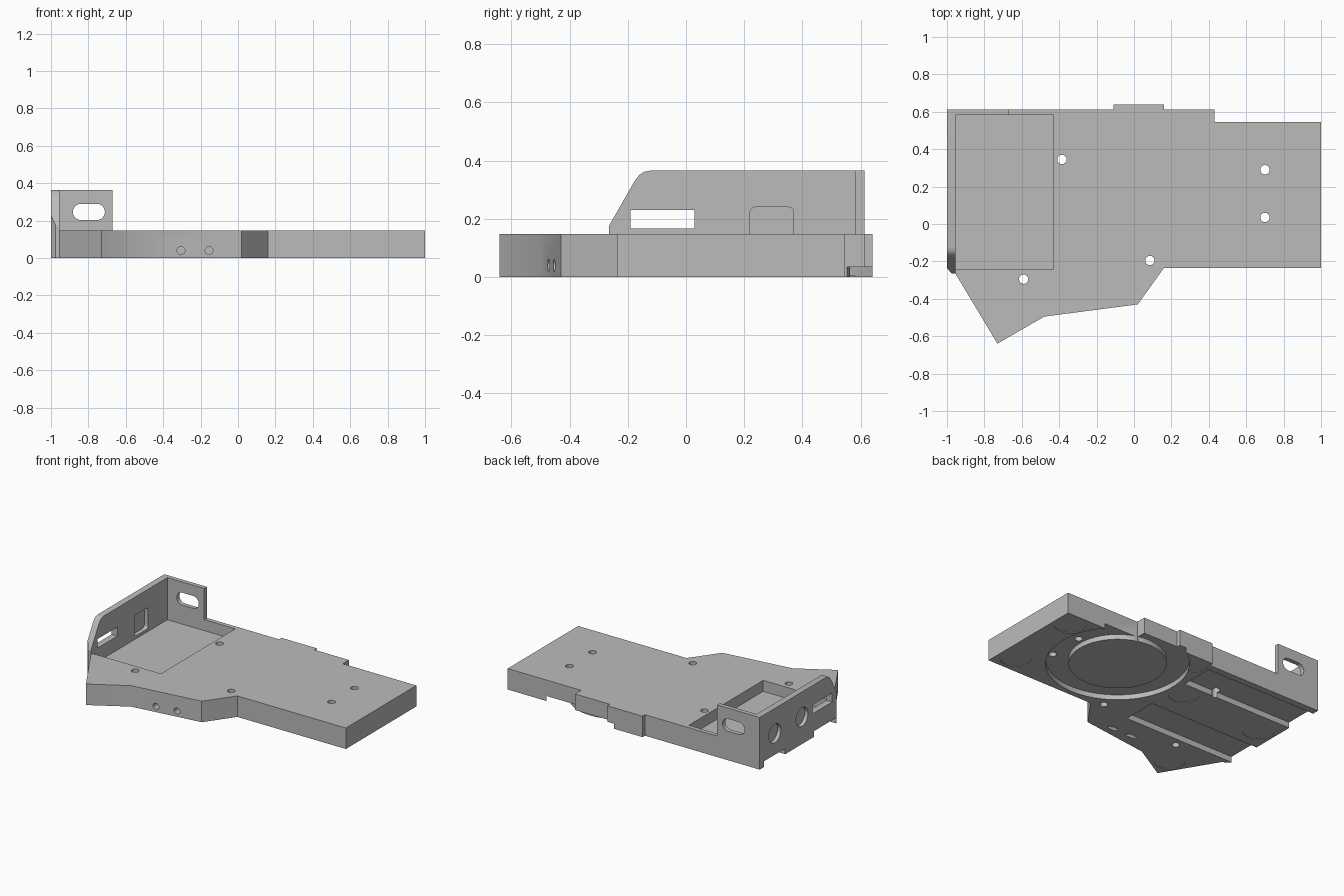
import bpy, bmesh, math

cube = bpy.data.objects.get("Cube")
if cube:
    bpy.data.objects.remove(cube, do_unlink=True)

grey = bpy.data.materials.new("plain grey")
grey.use_nodes = True
colour = (0.5, 0.5, 0.5, 1)
grey.diffuse_color = colour
grey.node_tree.nodes["Principled BSDF"].inputs["Base Color"].default_value = colour

AXES = {
    "x": lambda a, b, c: (c, a, b),
    "y": lambda a, b, c: (a, c, b),
    "z": lambda a, b, c: (a, b, c),
}


def prism(name, points, lo, hi, axis="z"):
    """Extrude a 2D outline along an axis from lo to hi."""
    outline = []
    for p in points:
        if not outline or math.dist(p, outline[-1]) > 1e-5:
            outline.append(p)
    if math.dist(outline[0], outline[-1]) < 1e-5:
        outline.pop()
    place = AXES[axis]
    bm = bmesh.new()
    low = [bm.verts.new(place(a, b, lo)) for a, b in outline]
    high = [bm.verts.new(place(a, b, hi)) for a, b in outline]
    bm.faces.new(low)
    bm.faces.new(high)
    n = len(low)
    for i in range(n):
        j = (i + 1) % n
        bm.faces.new((low[i], low[j], high[j], high[i]))
    bmesh.ops.recalc_face_normals(bm, faces=bm.faces)
    mesh = bpy.data.meshes.new(name)
    bm.to_mesh(mesh)
    bm.free()
    mesh.materials.append(grey)
    obj = bpy.data.objects.new(name, mesh)
    bpy.context.collection.objects.link(obj)
    return obj


def circle(a, b, r, n=40):
    return [(a + r * math.cos(2 * math.pi * i / n), b + r * math.sin(2 * math.pi * i / n))
            for i in range(n)]


def rect(a0, a1, b0, b1, r=0, n=8):
    """Rectangle outline, with rounded corners when r is given."""
    if not r:
        return [(a0, b0), (a1, b0), (a1, b1), (a0, b1)]
    centres = [(a1 - r, b1 - r), (a0 + r, b1 - r), (a0 + r, b0 + r), (a1 - r, b0 + r)]
    return [(ca + r * math.cos((q + i / n) * math.pi / 2), cb + r * math.sin((q + i / n) * math.pi / 2))
            for q, (ca, cb) in enumerate(centres) for i in range(n + 1)]


def cut(target, cutter):
    """Subtract the cutter from the target and remove the cutter."""
    cutter.hide_render = True
    mod = target.modifiers.new("cut", "BOOLEAN")
    mod.operation = "DIFFERENCE"
    mod.solver = "EXACT"
    mod.object = cutter
    bpy.context.view_layer.update()
    result = bpy.data.meshes.new_from_object(target.evaluated_get(bpy.context.evaluated_depsgraph_get()))
    target.modifiers.clear()
    target.data = result
    bpy.data.objects.remove(cutter, do_unlink=True)


TOP, WALL = 0.147, 0.365

# Body outline, starting at the back left of the wall corner
body = prism("base_plate_with_walls", [
    (-1, 0.613), (-1, -0.235), (-0.975, -0.265), (-0.955, -0.265), (-0.73, -0.64),
    (-0.48, -0.495), (0.02, -0.43), (0.16, -0.235), (1, -0.235), (1, 0.545),
    (0.43, 0.545), (0.43, 0.613), (0.16, 0.613), (0.16, 0.64), (-0.11, 0.64), (-0.11, 0.613)],
    0, WALL)

# Clear the space above the plate, leaving the side wall and back wall
cut(body, prism("clear_above", [(-0.955, -2), (2, -2), (2, 2), (-0.67, 2), (-0.67, 0.583), (-0.955, 0.583)],
                TOP, 1))

# Sloped, rounded front end of the side wall
cut(body, prism("wall_slope", [(-0.5, 0.175), (-0.265, 0.175), (-0.175, 0.332), (-0.16, 0.351),
                               (-0.145, 0.361), (-0.125, WALL), (-0.125, 1), (-0.5, 1)], -2, -0.9, "x"))

# Sunken tray in the plate
cut(body, prism("tray", rect(-0.955, -0.43, -0.24, 0.583), 0.07, 0.3))

# Side wall: through slot, inner recess, two blind round holes outside
cut(body, prism("wall_slot", rect(-0.19, 0.03, 0.167, 0.23), -1.1, -0.9, "x"))
cut(body, prism("wall_recess", rect(0.22, 0.37, 0.09, 0.24, 0.02), -0.985, -0.945, "x"))
for y in (0.445, 0.145):
    cut(body, prism("wall_round_hole", circle(y, 0.19, 0.066), -1.1, -0.975, "x"))

# Back wall rounded slot
cut(body, prism("back_slot", rect(-0.883, -0.712, 0.203, 0.29, 0.0434), 0.5, 0.7, "y"))

# Underside channels open to the side
for y0, y1 in ((0.33, 0.565), (-0.235, 0.01)):
    cut(body, prism("channel", rect(-1.2, -0.14, y0, y1), -0.1, 0.04))

# Underside ring groove around a flush centre disc
ring = prism("ring_groove", circle(0.349, 0.255, 0.454, 96), -0.1, 0.035)
cut(ring, prism("ring_centre", circle(0.349, 0.255, 0.309, 96), -0.2, 0.1))
cut(body, ring)

# Shallow round seats underneath
for x, y in ((0.89, 0.436), (0.884, -0.108), (-0.224, 0.226), (-0.885, 0.17), (-0.693, -0.477)):
    cut(body, prism("round_seat", circle(x, y, 0.1), -0.1, 0.004))
cut(body, prism("rear_seat", circle(-0.04, 0.55, 0.08), -0.1, 0.004))

# Vertical screw holes
for x, y in ((-0.385, 0.345), (0.7, 0.29), (0.7, 0.035), (0.085, -0.195), (-0.59, -0.295)):
    cut(body, prism("screw_hole", circle(x, y, 0.025, 24), -0.2, 0.3))

# Front cross holes with nut slots underneath
for x in (-0.305, -0.155):
    cut(body, prism("front_hole", circle(x, 0.04, 0.021, 24), -0.7, -0.34, "y"))
    cut(body, prism("nut_slot", rect(x - 0.035, x + 0.035, -0.405, -0.375), -0.1, 0.075))

# Smooth the round cuts, keep the edges sharp
bpy.ops.object.select_all(action="DESELECT")
body.select_set(True)
bpy.context.view_layer.objects.active = body
bpy.ops.object.shade_smooth_by_angle(angle=math.radians(25))
